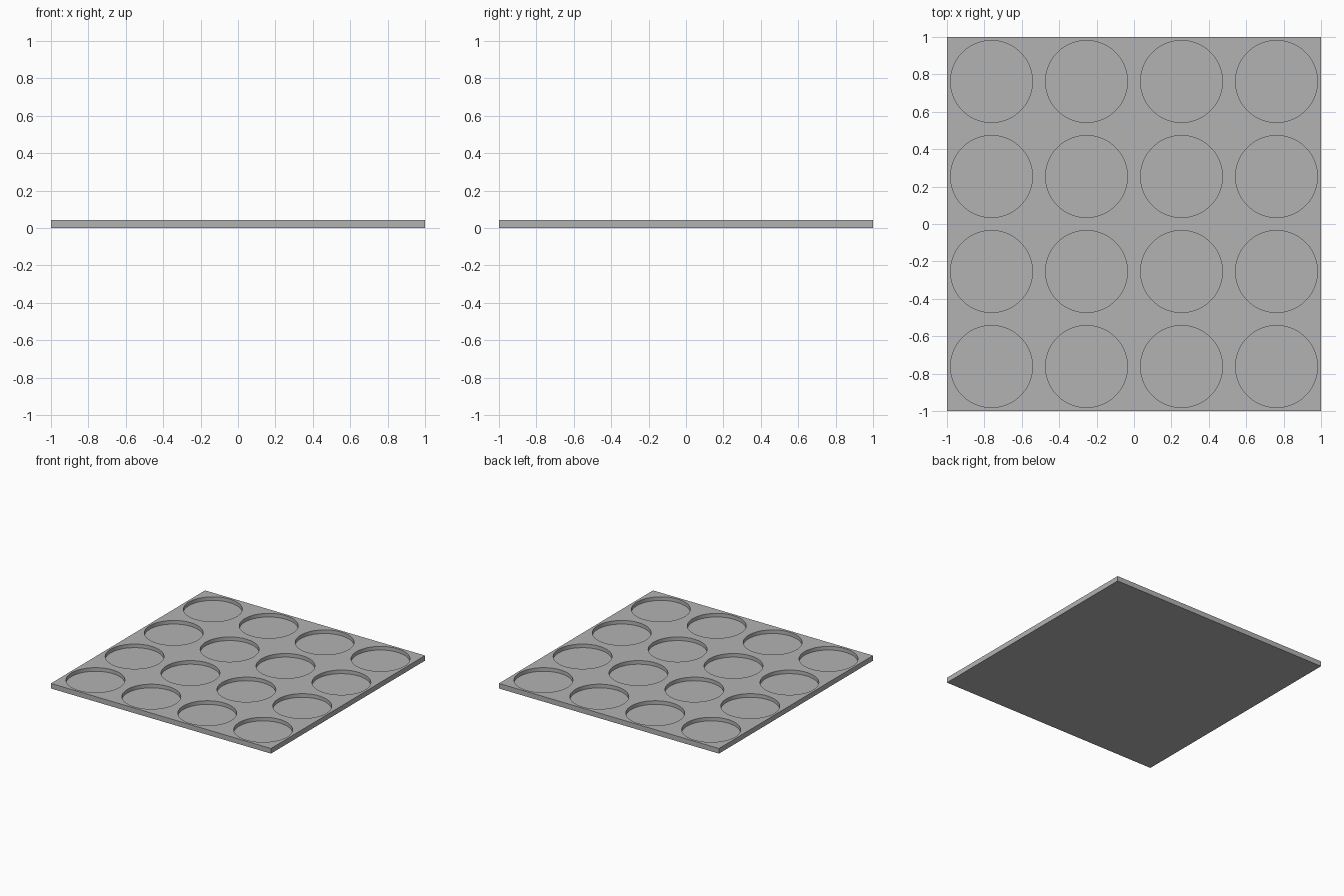
import bpy
import bmesh
from math import radians
from mathutils import Matrix

cube = bpy.data.objects.get("Cube")
if cube:
    bpy.data.objects.remove(cube, do_unlink=True)

SIZE, HEIGHT = 2.0, 0.042
FLOOR = 0.012               # thickness left under each pocket
RADIUS, PITCH = 0.219, 0.508
COUNT, SIDES = 4, 96

grey = bpy.data.materials.new("plain grey")
grey.use_nodes = True
colour = (0.45, 0.45, 0.45, 1)
grey.diffuse_color = colour
grey.node_tree.nodes["Principled BSDF"].inputs["Base Color"].default_value = colour


def make_object(name, bm):
    mesh = bpy.data.meshes.new(name)
    bm.to_mesh(mesh)
    bm.free()
    mesh.materials.append(grey)
    obj = bpy.data.objects.new(name, mesh)
    bpy.context.collection.objects.link(obj)
    return obj


# Square tray slab
bm = bmesh.new()
bmesh.ops.create_cube(bm, size=1, matrix=Matrix.Translation((0, 0, HEIGHT / 2))
                      @ Matrix.Diagonal((SIZE, SIZE, HEIGHT, 1)))
tray = make_object("tray", bm)

# Grid of round pocket cutters
bm = bmesh.new()
for row in range(COUNT):
    for col in range(COUNT):
        x = (col - (COUNT - 1) / 2) * PITCH
        y = (row - (COUNT - 1) / 2) * PITCH
        bmesh.ops.create_cone(bm, cap_ends=True, segments=SIDES,
                              radius1=RADIUS, radius2=RADIUS, depth=HEIGHT,
                              matrix=Matrix.Translation((x, y, FLOOR + HEIGHT / 2)))
cutter = make_object("pocket_cutter", bm)
cutter.hide_render = True

# Cut the pockets, then discard the cutter
cut = tray.modifiers.new("pockets", "BOOLEAN")
cut.operation = "DIFFERENCE"
cut.solver = "EXACT"
cut.object = cutter
bpy.ops.object.select_all(action="DESELECT")
tray.select_set(True)
bpy.context.view_layer.objects.active = tray
bpy.ops.object.modifier_apply(modifier=cut.name)
bpy.data.objects.remove(cutter, do_unlink=True)

# Smooth pocket walls with sharp rims
bpy.ops.object.shade_smooth_by_angle(angle=radians(30))
